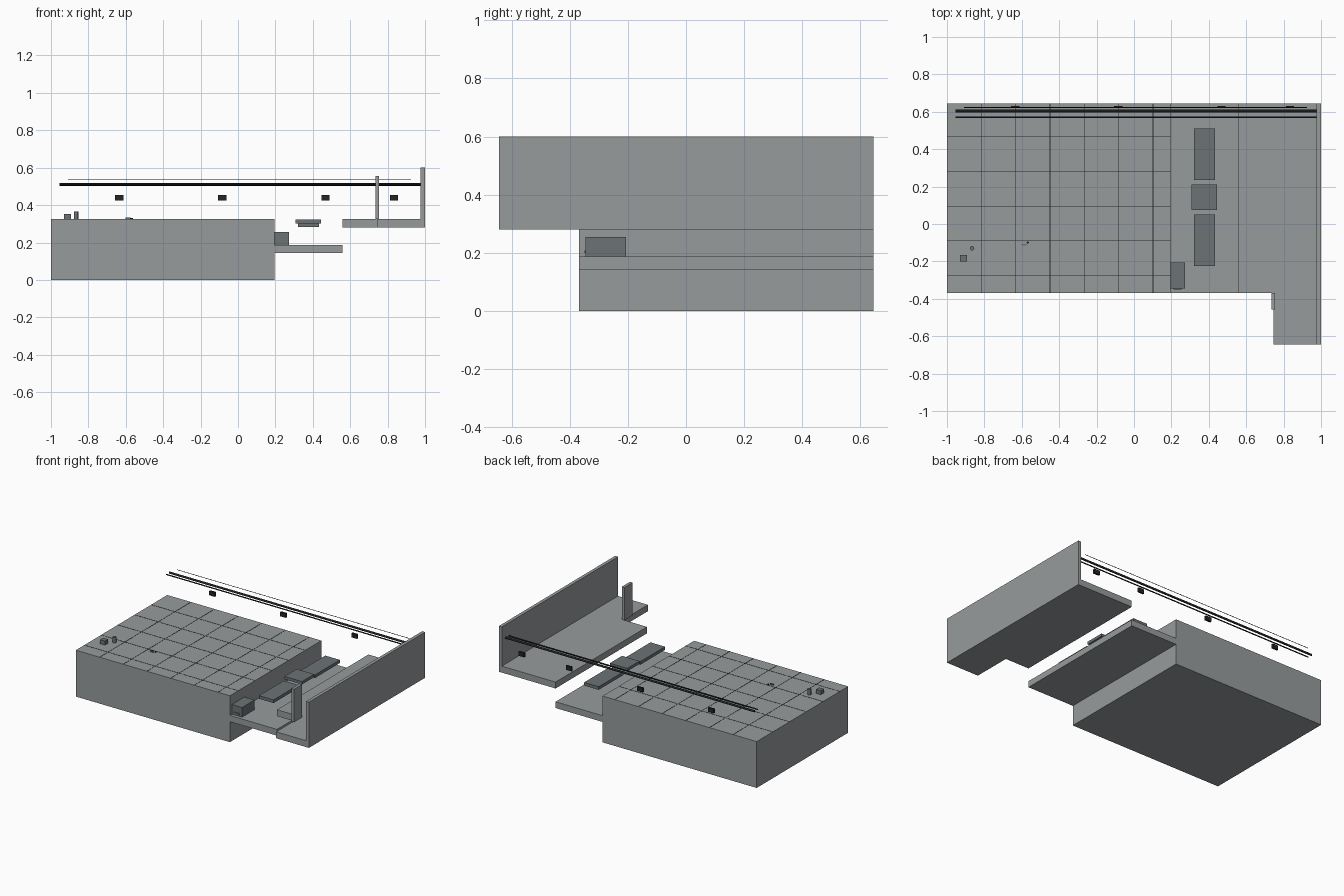
import bpy, bmesh, math
from mathutils import Matrix

if "Cube" in bpy.data.objects:
    bpy.data.objects.remove(bpy.data.objects["Cube"])


def material(name, rgb):
    m = bpy.data.materials.new(name)
    m.diffuse_color = (*rgb, 1)
    m.use_nodes = True
    m.node_tree.nodes["Principled BSDF"].inputs["Base Color"].default_value = m.diffuse_color
    return m


GREY = material("concrete grey", (0.31, 0.33, 0.335))
DARK = material("dark grey", (0.15, 0.17, 0.18))
BLACK = material("black", (0.018, 0.018, 0.02))


def finish(name, bm, mat):
    mesh = bpy.data.meshes.new(name)
    bm.to_mesh(mesh)
    bm.free()
    mesh.materials.append(mat)
    obj = bpy.data.objects.new(name, mesh)
    bpy.context.collection.objects.link(obj)
    return obj


def box(name, x, y, z, mat):
    """Box from (min, max) pairs on each axis."""
    bm = bmesh.new()
    size = [b - a for a, b in (x, y, z)]
    mid = [(a + b) / 2 for a, b in (x, y, z)]
    bmesh.ops.create_cube(bm, size=1, matrix=Matrix.Translation(mid) @ Matrix.Diagonal((*size, 1)))
    return finish(name, bm, mat)


def cylinder(name, loc, radius, depth, mat, axis="Z", sides=16):
    rot = Matrix.Rotation(math.pi / 2, 4, "Y") if axis == "X" else Matrix()
    bm = bmesh.new()
    bmesh.ops.create_cone(bm, cap_ends=True, segments=sides, radius1=radius, radius2=radius,
                          depth=depth, matrix=Matrix.Translation(loc) @ rot)
    for f in bm.faces:
        f.smooth = len(f.verts) == 4
    for e in bm.edges:
        e.smooth = all(len(f.verts) == 4 for f in e.link_faces)
    return finish(name, bm, mat)


FRONT, BACK, TOP = -0.368, 0.645, 0.325

# Main stage block, low track bed and raised platform on the right
box("stage_block", (-1, 0.195), (FRONT, BACK), (0, TOP), GREY)
box("low_floor", (0.195, 0.56), (FRONT, BACK), (0.143, 0.187), GREY)

# L-shaped platform, extruded from its outline
bm = bmesh.new()
outline = [(0.56, FRONT), (0.746, FRONT), (0.746, -0.643), (0.977, -0.643), (0.977, BACK), (0.56, BACK)]
face = bm.faces.new([bm.verts.new((x, y, 0.28)) for x, y in outline])
ext = bmesh.ops.extrude_face_region(bm, geom=[face])
bmesh.ops.translate(bm, vec=(0, 0, TOP - 0.28),
                    verts=[v for v in ext["geom"] if isinstance(v, bmesh.types.BMVert)])
bmesh.ops.recalc_face_normals(bm, faces=bm.faces)
finish("raised_platform", bm, GREY)
box("side_wall", (0.977, 1), (-0.643, BACK), (0.28, 0.6), GREY)
box("post", (0.734, 0.755), (-0.456, FRONT), (TOP, 0.555), GREY)

# Floor grid painted on the stage block
for i in range(6):
    x = -0.816 + i * 0.1835
    box("grid_line_along", (x - 0.0015, x + 0.0015), (FRONT, BACK), (TOP, TOP + 0.001), BLACK)
for i in range(5):
    y = -0.275 + i * 0.1855
    box("grid_line_across", (-1, 0.195), (y - 0.0015, y + 0.0015), (TOP, TOP + 0.001), BLACK)

# Slabs floating above the low floor, the middle one wider and higher
box("back_slab", (0.32, 0.433), (0.235, 0.51), (0.283, 0.305), DARK)
box("middle_slab", (0.308, 0.444), (0.075, 0.21), (0.302, 0.322), DARK)
box("front_slab", (0.32, 0.433), (-0.225, 0.05), (0.283, 0.305), DARK)

# Case with a handle
box("case", (0.195, 0.273), (-0.345, -0.207), (0.187, 0.255), DARK)
box("case_handle", (0.212, 0.254), (-0.35, -0.345), (0.2, 0.208), DARK)

# Small props on the stage
box("small_box", (-0.93, -0.892), (-0.2, -0.165), (TOP, 0.353), DARK)
cylinder("small_can", (-0.866, -0.13, 0.345), 0.012, 0.04, DARK)
box("small_plate", (-0.602, -0.576), (-0.116, -0.106), (TOP, 0.333), DARK)
cylinder("small_knob", (-0.568, -0.1, TOP + 0.003), 0.006, 0.006, BLACK)

# Overhead rails, wire and hanging lamps
cylinder("thick_rail", (0.01, 0.604, 0.51), 0.007, 1.93, BLACK, "X", 12)
cylinder("thin_rail", (0.01, 0.57, 0.51), 0.004, 1.93, BLACK, "X", 12)
cylinder("wire", (0.008, 0.623, 0.535), 0.0018, 1.836, BLACK, "X", 8)
for x in (-0.635, -0.084, 0.468, 0.834):
    box("lamp", (x - 0.022, x + 0.022), (0.619, 0.632), (0.425, 0.455), BLACK)
